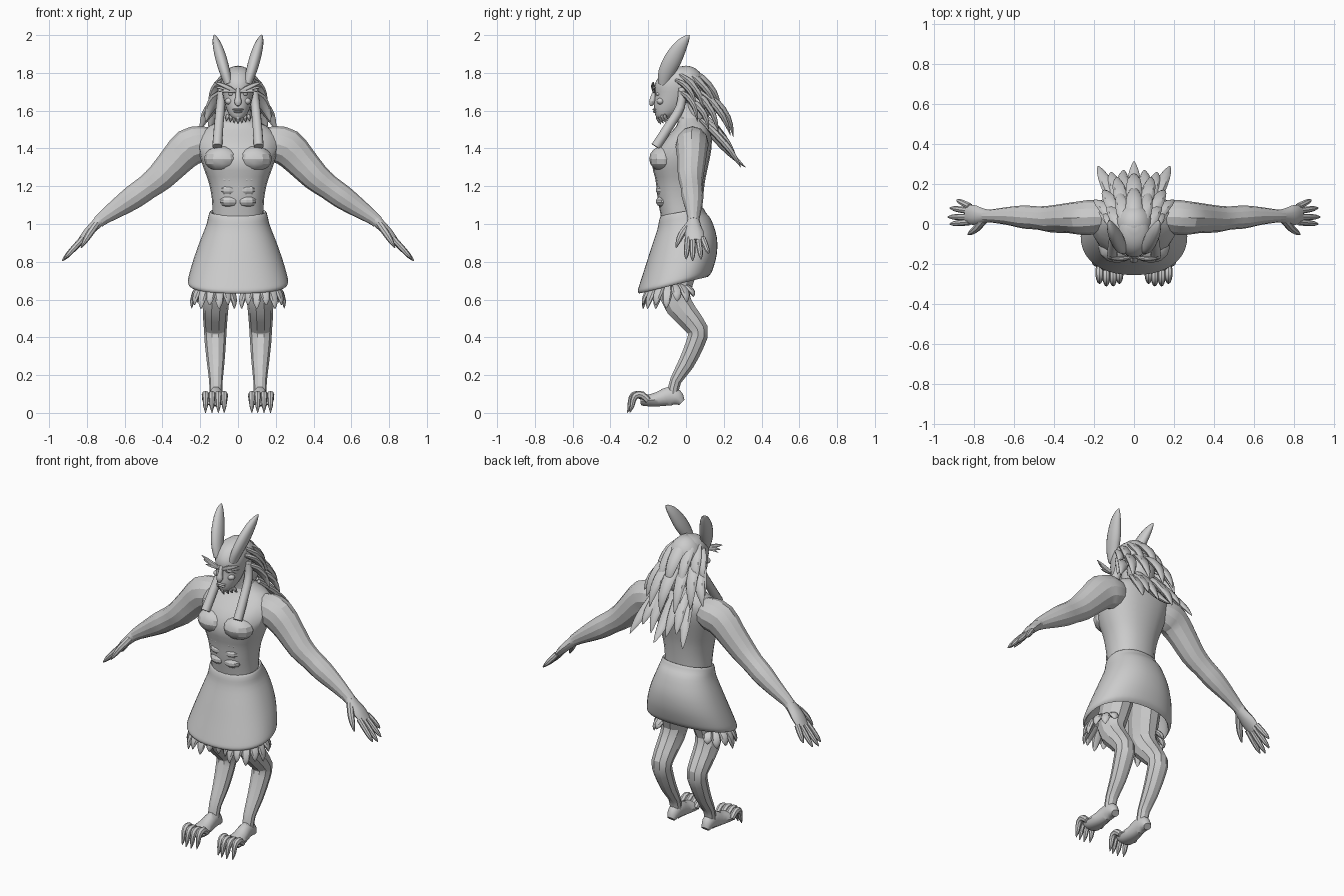
import bpy, bmesh, math
from mathutils import Vector as V


def smooth_path(pts, sub):
    """Catmull-Rom resampling of (x, y, z, ra, rb) rows."""
    out, n = [], len(pts)
    for i in range(n - 1):
        a, b, c, d = (pts[min(max(i + k, 0), n - 1)] for k in (-1, 0, 1, 2))
        for s in range(sub):
            t = s / sub
            out.append([.5 * (2 * q + (r - p) * t + (2 * p - 5 * q + 4 * r - w) * t * t
                              + (3 * q - p - 3 * r + w) * t ** 3)
                        for p, q, r, w in zip(a, b, c, d)])
    return out + [list(pts[-1])]


def skin(bm, rings):
    loops = [[bm.verts.new(p) for p in r] for r in rings]
    for a, b in zip(loops, loops[1:]):
        for i in range(len(a)):
            j = (i + 1) % len(a)
            bm.faces.new((a[i], a[j], b[j], b[i]))
    return loops


def tube(bm, pts, n=10, sub=3, ref=(1, 0, 0), axis=None, p=2.0):
    """Loft ellipses along a path: ra lies along ref, rb across it."""
    pts = smooth_path([tuple(q) if len(q) == 5 else (*q, q[3]) for q in pts], sub)
    rings = []
    for i, q in enumerate(pts):
        a, b = pts[max(i - 1, 0)], pts[min(i + 1, len(pts) - 1)]
        t = V(axis) if axis else (V(b[:3]) - V(a[:3])).normalized()
        u = (V(ref) - t * V(ref).dot(t)).normalized()
        w = t.cross(u)
        ring = []
        for k in range(n):
            c, s = math.cos(2 * math.pi * k / n), math.sin(2 * math.pi * k / n)
            c, s = (math.copysign(abs(e) ** (2 / p), e) for e in (c, s))
            ring.append(V(q[:3]) + u * c * max(q[3], .001) + w * s * max(q[4], .001))
        rings.append(ring)
    loops = skin(bm, rings)
    bm.faces.new(loops[0])
    bm.faces.new(loops[-1])


def ball(bm, c, r, seg=12):
    res = bmesh.ops.create_uvsphere(bm, u_segments=seg, v_segments=seg // 2 + 2, radius=1)
    for v in res['verts']:
        v.co = V([v.co[i] * r[i] + c[i] for i in range(3)])


def finish(name, bm, mirror=False, angle=40):
    bmesh.ops.recalc_face_normals(bm, faces=bm.faces)
    me = bpy.data.meshes.new(name)
    bm.to_mesh(me)
    bm.free()
    me.shade_smooth()
    me.set_sharp_from_angle(angle=math.radians(angle))
    ob = bpy.data.objects.new(name, me)
    bpy.context.collection.objects.link(ob)
    if mirror:
        ob.modifiers.new("Mirror", 'MIRROR').use_mirror_merge = False
    return ob


def spike(bm, root, tip, r, bulge=(0, 0, 0), flat=.5, ref=(1, 0, 0), n=8):
    """Leaf-shaped lock or feather."""
    a, b, g = V(root), V(tip), V(bulge)
    rows = []
    for t, k in ((0, .6), (.3, 1), (.65, .8), (.9, .35), (1, .02)):
        c = a.lerp(b, t) + g * 4 * t * (1 - t)
        rows.append((*c, r * k, r * k * flat))
    tube(bm, rows, n=n, sub=2, ref=ref)


# Torso with chest and stomach
bm = bmesh.new()
tube(bm, [(0, cy, z, rx, ry) for z, cy, rx, ry in (
    (.95, -.02, .135, .10), (1.05, -.025, .135, .11), (1.13, -.03, .138, .12), (1.2, -.03, .15, .127),
    (1.25, -.03, .165, .135), (1.32, -.03, .19, .15), (1.4, -.01, .21, .145), (1.47, .02, .205, .115),
    (1.52, .035, .15, .085), (1.56, .02, .085, .068), (1.64, -.02, .06, .06))],
    n=20, sub=2, axis=(0, 0, 1), p=2.3)
for s in (-1, 1):
    ball(bm, (s * .085, -.115, 1.345), (.095, .08, .07))
    for z in (1.12, 1.18, 1.24):
        ball(bm, (s * .045, -.115, z), (.055, .045, .033), 10)
finish("torso", bm, angle=25)

# Arms
bm = bmesh.new()
tube(bm, [(.12, .035, 1.44, .06, .07), (.19, .035, 1.425, .085, .095), (.26, .03, 1.405, .085, .1),
          (.33, .03, 1.335, .075, .088), (.41, .025, 1.25, .068, .076), (.48, .03, 1.195, .058, .066),
          (.55, .035, 1.145, .058, .064), (.63, .04, 1.09, .045, .052), (.71, .04, 1.035, .033, .037),
          (.74, .04, 1.01, .031, .032)], n=12, sub=2, ref=(0, 1, 0))
finish("arm", bm, True, 22)

# Hands
bm = bmesh.new()
tube(bm, [(.72, .04, 1.03, .03, .032), (.76, .04, .99, .04, .028), (.80, .045, .95, .05, .024),
          (.835, .05, .91, .045, .016)], ref=(0, 1, 0))
for y0, tip in ((.01, (.92, .0, .815)), (.035, (.93, .035, .805)), (.065, (.92, .08, .815)),
                (.088, (.885, .12, .845))):
    a, b = V((.82, y0, .925)), V(tip)
    tube(bm, [(*a.lerp(b, t), r) for t, r in ((0, .016), (.45, .016), (.8, .012), (1, .003))],
         n=8, sub=2, ref=(0, 1, 0))
tube(bm, [(.75, .02, 1.0, .02), (.785, -.02, .95, .019), (.81, -.04, .91, .014), (.83, -.052, .875, .003)],
     n=8, ref=(0, 1, 0))
finish("hand", bm, True)

# Legs, bending forward at the knee and back at the hock
bm = bmesh.new()
tube(bm, [(.085, .01, .93, .085, .09), (.10, -.03, .78, .085, .1), (.115, -.06, .62, .072, .085),
          (.12, .0, .52, .066, .068), (.12, .062, .44, .06, .058), (.12, .05, .37, .056, .052),
          (.118, .0, .26, .046, .045), (.117, -.055, .17, .036, .032), (.117, -.07, .1, .034, .032)],
     n=10, sub=2)
finish("leg", bm, True, 25)

# Feet with four curled clawed toes
bm = bmesh.new()
tube(bm, [(.117, -.022, .055, .025, .02), (.117, -.05, .08, .035, .045), (.117, -.09, .088, .038, .052),
          (.12, -.15, .072, .046, .04), (.122, -.215, .064, .056, .03), (.122, -.24, .062, .05, .022)])
for x in (.073, .104, .138, .172):
    dy = .012 * (x in (.073, .172))
    tube(bm, [(x, -.2, .065, .017), (x, -.245 + dy, .095, .02), (x, -.278 + dy, .092, .019),
              (x, -.292 + dy, .065, .015), (x, -.298 + dy, .035, .012), (x, -.31 + dy, .001, .002)], n=8, sub=2)
finish("foot", bm, True)

# Wrapped skirt: tilted rings given as half width, front y/z, back y/z
bm = bmesh.new()
rings = []
for h, yf, zf, yb, zb in smooth_path([
        (.13, -.115, 1.03, .075, 1.07), (.148, -.13, 1.045, .09, 1.085), (.157, -.142, 1.02, .105, 1.06),
        (.168, -.152, .97, .135, 1.02), (.205, -.185, .87, .163, .93), (.238, -.217, .77, .163, .84),
        (.262, -.246, .68, .142, .76), (.265, -.255, .645, .127, .732), (.25, -.24, .64, .112, .727),
        (.22, -.2, .75, .12, .82), (.15, -.12, .93, .07, .97)], 3):
    ring = []
    for k in range(40):
        c, s = (math.copysign(abs(e) ** .9, e) for e in
                (math.cos(k * math.pi / 20), math.sin(k * math.pi / 20)))
        ring.append((h * c, (yf + yb) / 2 + s * (yb - yf) / 2, (zf + zb) / 2 + s * (zb - zf) / 2))
    rings.append(ring)
skin(bm, rings)
finish("skirt", bm)

# Feather cuffs around the thighs
bm = bmesh.new()
for i in range(10):
    a = math.radians(-150 + i * 24)
    c, s = math.cos(a), math.sin(a)
    drop = .55 + .02 * (i % 2) + max(0, s + .2) * .04
    spike(bm, (.12 + .075 * c, -.085 + .085 * s, .675), (.125 + .12 * c, -.09 + .14 * s, drop), .027,
          (.015 * c, .015 * s, 0), .6, ref=(-s, c, 0))
finish("thigh_feather", bm, True)

# Head
bm = bmesh.new()
tube(bm, [(0, cy, z, rx, ry) for z, cy, rx, ry in (
    (1.555, -.125, .02, .025), (1.575, -.11, .045, .052), (1.62, -.085, .065, .085), (1.68, -.065, .08, .1),
    (1.74, -.055, .088, .11), (1.79, -.04, .08, .095), (1.82, -.025, .055, .065), (1.835, -.015, .02, .02))],
    n=20, axis=(0, 0, 1))
finish("head", bm)

# Nose and lips
bm = bmesh.new()
tube(bm, [(0, -.158, 1.715, .012, .012), (0, -.172, 1.675, .013, .015), (0, -.18, 1.645, .02, .016),
          (0, -.186, 1.625, .008, .006)], n=10)
ball(bm, (0, -.158, 1.607), (.03, .02, .007))
ball(bm, (0, -.156, 1.595), (.026, .02, .008))
finish("nose_and_lips", bm)

# Eyes, cheeks and feathered brows
bm = bmesh.new()
ball(bm, (.036, -.146, 1.688), (.016, .014, .009))
ball(bm, (.045, -.135, 1.65), (.025, .02, .018))
for tip, r in (((.128, -.17, 1.752), .013), ((.125, -.16, 1.725), .011), ((.105, -.165, 1.7), .009)):
    spike(bm, (.012, -.165, 1.7), tip, r, (0, -.008, .004), .8, ref=(0, 0, 1))
finish("brow", bm, True)

# Beard
bm = bmesh.new()
for i in range(7):
    x = (i - 3) * .018
    spike(bm, (x, -.15 + abs(x) * .7, 1.58), (x * 1.15, -.132 + abs(x) * .7, 1.528 + abs(x) * .3), .011,
          (0, -.006, 0), .9)
finish("beard", bm)

# Tall curved horns
bm = bmesh.new()
tube(bm, [(.05, -.12, 1.74, .03, .022), (.068, -.105, 1.8, .042, .028), (.088, -.07, 1.87, .047, .031),
          (.108, -.03, 1.94, .036, .025), (.12, .0, 1.98, .02, .014), (.126, .018, 2.0, .003, .003)],
     n=14, ref=(0, 1, 0))
finish("horn", bm, True)

# Straight hair tubes falling on the chest
bm = bmesh.new()
tube(bm, [(.085, -.02, 1.72, .02), (.093, -.03, 1.62, .024), (.103, -.095, 1.51, .025), (.11, -.16, 1.41, .026)],
     n=12)
finish("front_hair_tube", bm, True)

# Hair cap
bm = bmesh.new()
ball(bm, (0, -.0, 1.73), (.095, .1, .108), 20)
ball(bm, (0, .06, 1.62), (.085, .07, .12), 16)
finish("hair_cap", bm)

# Layered locks sweeping back: root, tip, radius
bm = bmesh.new()
for root, tip, r in (((0, .0, 1.82), (0, .18, 1.6), .042), ((0, .08, 1.7), (0, .25, 1.46), .04),
                     ((0, .08, 1.55), (0, .315, 1.3), .04)):
    spike(bm, root, tip, r, (0, .035 if tip[2] > 1.4 else -.0, .02 if tip[2] > 1.4 else -.015))
finish("middle_lock", bm)
bm = bmesh.new()
for root, tip, r in (((.035, -.01, 1.81), (.07, .165, 1.6), .036), ((.06, -.03, 1.79), (.13, .1, 1.59), .034),
                     ((.075, -.05, 1.76), (.15, .05, 1.61), .03), ((.08, -.03, 1.7), (.172, .06, 1.54), .032),
                     ((.045, .07, 1.7), (.085, .235, 1.47), .036), ((.08, .04, 1.7), (.15, .17, 1.49), .036),
                     ((.09, .01, 1.66), (.2, .12, 1.5), .034), ((.045, .09, 1.58), (.05, .27, 1.33), .036),
                     ((.06, .09, 1.56), (.115, .26, 1.36), .036), ((.08, .08, 1.55), (.18, .29, 1.3), .036)):
    low = tip[2] < 1.4
    spike(bm, root, tip, r, (.008, .02, .0 if low else .02), .55)
finish("side_lock", bm, True)
